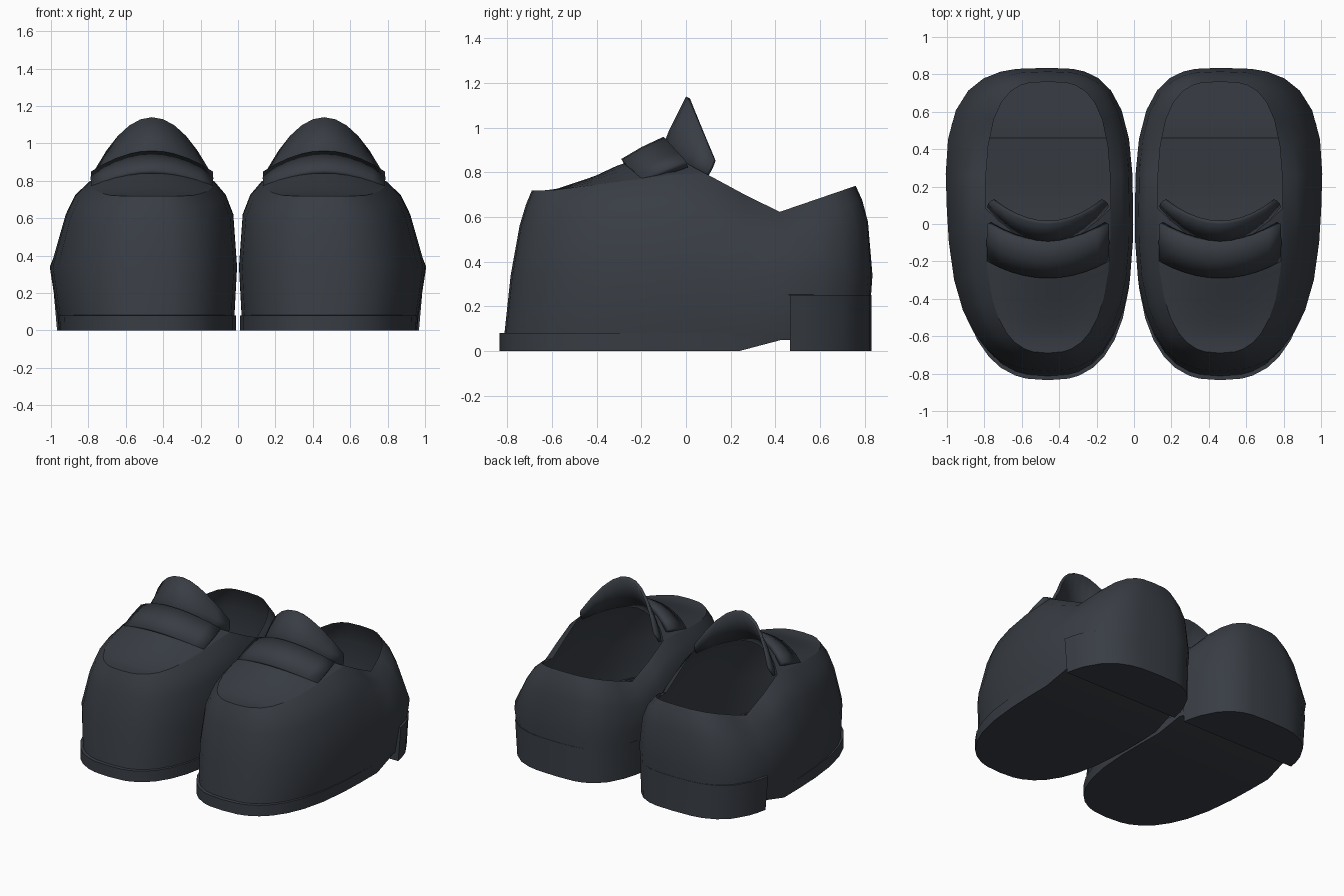
import bpy, bmesh

if "Cube" in bpy.data.objects:
    bpy.data.objects.remove(bpy.data.objects["Cube"])

CX = 0.46                      # centre line of one shoe; the other is mirrored
STATIONS = [-1, -.99, -.97, -.92, -.85, -.74, -.6, -.4, -.15, .07,
            .3, .53, .72, .85, .93, .975, .993, 1]
HEEL_STATIONS = [.56, .64, .72, .85, .93, .975, .993, 1]

mat = bpy.data.materials.new("dark_leather")
mat.diffuse_color = (0.04, 0.047, 0.058, 1)
mat.use_nodes = True
mat.node_tree.nodes["Principled BSDF"].inputs["Base Color"].default_value = mat.diffuse_color


def interp(points, v):
    if v <= points[0][0]:
        return points[0][1]
    for (a, p), (b, q) in zip(points, points[1:]):
        if v <= b:
            return p + (q - p) * (v - a) / (b - a)
    return points[-1][1]


def width(s):
    n = 2.6 if s < 0 else 3.1
    return max(0, 1 - abs(s) ** n) ** (1 / n)


def rim_z(s):
    y = .035 + .725 * s
    return interp([(-.6, .72), (.05, .805), (.09, .795), (.41, .62), (.76, .74)], y)


def sole_z(s):
    return interp([(.3, 0), (.53, .05)], s)


def ring(stations, z, outer, inner, front, back, taper=.08):
    """Plan outline of the shoe, counter-clockwise from the toe."""
    def y(s):
        return (front + back) / 2 + (back - front) / 2 * s
    right = [(CX + outer * (1 + taper * s) * width(s), y(s), z(s)) for s in stations]
    left = [(CX - inner * width(s), y(s), z(s)) for s in reversed(stations)][1:]
    if stations[0] == -1:
        left.pop()
    return right + left


def make(name, rows, closed=False, floor=False, thickness=0):
    bm = bmesh.new()
    vs = [[bm.verts.new(p) for p in row] for row in rows]
    n = len(rows[0])
    for a, b in zip(vs, vs[1:]):
        for i in range(n if closed else n - 1):
            j = (i + 1) % n
            bm.faces.new((a[i], a[j], b[j], b[i]))
    if floor:
        # strips across the underside
        v = vs[0]
        odd = n % 2                      # stations 0..k right, rest left
        k = (n - 1) // 2 if odd else n // 2
        for i in range(k):
            ids = [i, (-i) % n, (-i - 1) % n, i + 1]
            if floor == "heel":
                ids = [i, n - 1 - i, n - 2 - i, i + 1]
            ids = list(dict.fromkeys(ids))
            if len(ids) > 2:
                bm.faces.new([v[q] for q in ids])
    bmesh.ops.remove_doubles(bm, verts=bm.verts, dist=.0005)
    me = bpy.data.meshes.new(name)
    bm.to_mesh(me)
    bm.free()
    ob = bpy.data.objects.new(name, me)
    bpy.context.collection.objects.link(ob)
    me.materials.append(mat)
    bpy.ops.object.select_all(action='DESELECT')
    ob.select_set(True)
    bpy.context.view_layer.objects.active = ob
    bpy.ops.object.shade_smooth_by_angle(angle=.7)
    if thickness:
        sol = ob.modifiers.new("thickness", 'SOLIDIFY')
        sol.thickness = thickness
        sol.offset = -1
    ob.modifiers.new("pair", 'MIRROR').use_mirror_merge = False
    return ob


def arc(y0, y1, z0, z1, half, n=10):
    """Row bowed over the instep: centre (y0, z0), sides (y1, z1)."""
    ts = [-1 + 2 * i / n for i in range(n + 1)]
    return [(CX + half * t, y0 + (y1 - y0) * t * t, z0 + (z1 - z0) * t * t) for t in ts]


# upper: open shell from the sole to the dipping rim
S = STATIONS
make("shoe_upper", [
    ring(S, lambda s: .06, .495, .44, -.815, .815),
    ring(S, lambda s: .34, .538, .455, -.785, .835),
    ring(S, lambda s: .78 * rim_z(s), .46, .435, -.745, .815, .03),
    ring(S, lambda s: .91 * rim_z(s), .41, .395, -.717, .79, 0),
    ring(S, rim_z, .335, .335, -.69, .76, 0),
], closed=True)

# sole with raised arch
make("sole", [
    ring(S, sole_z, .495, .45, -.835, .815, .05),
    ring(S, lambda s: .08, .50, .45, -.835, .815, .06),
    ring(S, lambda s: .083, .47, .42, -.80, .79, .06),
], closed=True, floor="sole")

# heel block
H = HEEL_STATIONS
make("heel", [
    ring(H, lambda s: 0, .515, .445, -.83, .83),
    ring(H, lambda s: .25, .537, .45, -.83, .83),
    ring(H, lambda s: .255, .51, .43, -.81, .81),
], closed=True, floor="heel")

# domed panel over the toes
rows = []
for s in [q for q in STATIONS if q <= .07]:
    y = .035 + .725 * s
    dome = interp([(-.6, 0), (-.29, .06), (.08, .095)], y)
    bow = .18 * max(0, (s + .62) / .69)
    rows.append(arc(y - bow, y, rim_z(s) + dome, rim_z(s), .335 * width(s)))
make("toe_panel", rows)

# strap across the instep
make("strap", [
    arc(-.29, -.20, .86, .775, .325),
    arc(-.20, -.10, .913, .815, .328),
    arc(-.10, .0, .96, .85, .325),
], thickness=.035)

# tongue standing up behind the strap
make("tongue", [
    arc(-.12, .09, .88, .79, .325),
    arc(-.075, .11, .99, .825, .32),
    arc(.0, .125, 1.14, .86, .305),
], thickness=.02)
